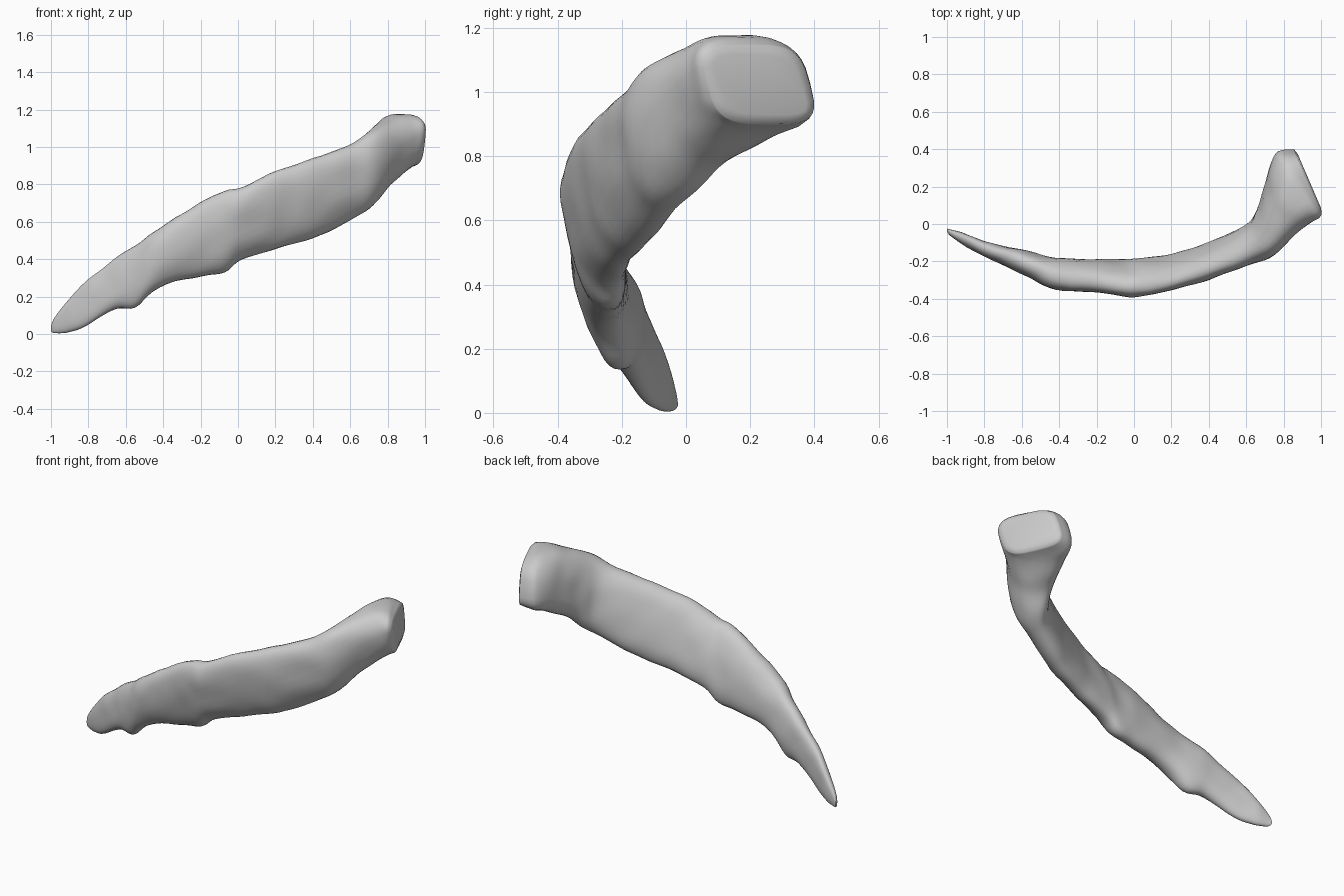
import bpy
import bmesh
import math
from mathutils import Vector, noise

default_cube = bpy.data.objects.get("Cube")
if default_cube:
    bpy.data.objects.remove(default_cube, do_unlink=True)

SIDES = 32
STEPS = 5
BLADE_SQUARENESS = .88

# Blade sections: x, front y, back y, low z, high z, lean of the upper edge
blade = [
    (-1, -.04, -.025, .015, .04, 0),
    (-.98, -.065, -.03, .005, .09, 0),
    (-.9, -.12, -.05, .01, .19, 0),
    (-.8, -.175, -.09, .05, .29, 0),
    (-.66, -.24, -.125, .135, .4, 0),
    (-.55, -.29, -.15, .14, .475, -.1),
    (-.42, -.35, -.18, .25, .565, -.25),
    (-.2, -.365, -.19, .31, .705, -.4),
    (-.07, -.38, -.19, .33, .765, -.5),
    (.02, -.385, -.185, .395, .785, -.5),
    (.2, -.35, -.165, .455, .87, -.5),
    (.4, -.295, -.1, .51, .94, -.4),
]

# Head sections turn towards the back:
# front x, front y, back x, back y, low z, high z, lean, squareness
head = [
    (.61, -.22, .59, -.01, .605, 1.015, -.3, .88),
    (.75, -.165, .65, .06, .665, 1.09, -.2, .88),
    (.87, -.045, .69, .17, .77, 1.15, -.2, .85),
    (.94, .005, .72, .285, .83, 1.175, -.2, .8),
    (.985, .035, .77, .38, .875, 1.175, -.2, .7),
    (1, .065, .86, .39, .9, 1.145, -.2, .55),
]

sections = [(x, f, x, b, lo, hi, lean, BLADE_SQUARENESS)
            for x, f, b, lo, hi, lean in blade] + head


def blend(p, q, r, s, t):
    """Smooth interpolation from q to r."""
    return q + t / 2 * (r - p + t * (2 * p - 5 * q + 4 * r - s + t * (3 * (q - r) + s - p)))


def resample(rows):
    last = len(rows) - 1
    for i in range(last):
        around = [rows[max(0, min(last, i + k))] for k in (-1, 0, 1, 2)]
        for step in range(STEPS):
            yield [blend(*values, step / STEPS) for values in zip(*around)]
    yield list(rows[last])


def rounded(value, power):
    return math.copysign(abs(value) ** power, value)


def section_points(row):
    fx, fy, bx, by, low, high, lean, power = row
    centre = Vector((fx + bx, fy + by, low + high)) / 2
    across = Vector((bx - fx, by - fy, 0)) / 2
    upright = across * lean + Vector((0, 0, (high - low) / 2))
    thickness = across * math.sqrt(1 - lean * lean)
    for k in range(SIDES):
        angle = math.tau * k / SIDES
        yield (centre + upright * rounded(math.cos(angle), power)
               + thickness * rounded(math.sin(angle), power))


# Loft the sections into one closed curved bone
bm = bmesh.new()
rings = [[bm.verts.new(p) for p in section_points(row)] for row in resample(sections)]
for ring, following in zip(rings, rings[1:]):
    for k in range(SIDES):
        n = (k + 1) % SIDES
        bm.faces.new((ring[k], ring[n], following[n], following[k]))
bm.faces.new(rings[0])
end_face = bm.faces.new(rings[-1])
bmesh.ops.recalc_face_normals(bm, faces=bm.faces)

# Slight natural unevenness along the shaft, leaving both ends clean
bm.normal_update()
offsets = [(v, v.normal * noise.noise(v.co * 9) * .006)
           for ring in rings[STEPS * 2:-STEPS] for v in ring]
for vert, offset in offsets:
    vert.co += offset

# Softly domed joint face on the head
bmesh.ops.inset_region(bm, faces=[end_face], thickness=.03, depth=.008)

mesh = bpy.data.meshes.new("curved_bone")
bm.to_mesh(mesh)
bm.free()
bone = bpy.data.objects.new("curved_bone", mesh)
bpy.context.collection.objects.link(bone)

# Plain grey surface
grey = bpy.data.materials.new("bone_grey")
grey.use_nodes = True
colour = (.6, .6, .6, 1)
grey.diffuse_color = colour
grey.node_tree.nodes["Principled BSDF"].inputs["Base Color"].default_value = colour
mesh.materials.append(grey)

bpy.context.view_layer.objects.active = bone
bone.select_set(True)
bpy.ops.object.shade_smooth_by_angle(angle=math.radians(60))
